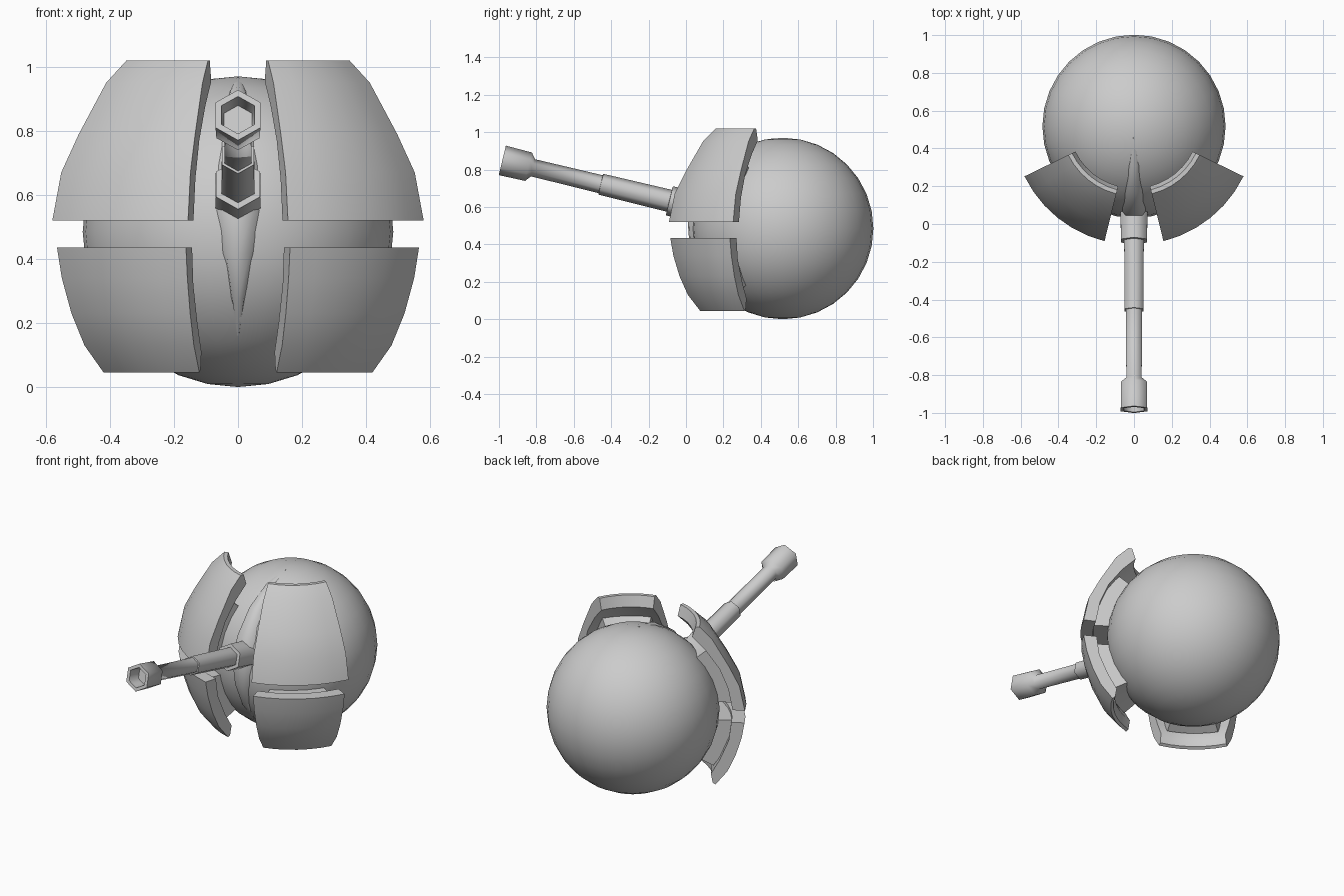
import bpy, bmesh, math
from mathutils import Matrix, Vector

if "Cube" in bpy.data.objects:
    bpy.data.objects.remove(bpy.data.objects["Cube"])

CY, CZ, R = 0.517, 0.485, 0.485


def finish(name, bm, angle, mirror=False):
    bmesh.ops.recalc_face_normals(bm, faces=bm.faces[:])
    mesh = bpy.data.meshes.new(name)
    bm.to_mesh(mesh)
    bm.free()
    ob = bpy.data.objects.new(name, mesh)
    bpy.context.collection.objects.link(ob)
    if mirror:
        ob.modifiers.new("mirror", 'MIRROR')
    bpy.ops.object.select_all(action='DESELECT')
    ob.select_set(True)
    bpy.context.view_layer.objects.active = ob
    bpy.ops.object.shade_smooth_by_angle(angle=math.radians(angle))
    return ob


def sweep(name, profile, a0, a1, steps, cy=0.535):
    """Turn a closed (radius, z) section about a vertical axis, from angle a0 to a1."""
    bm = bmesh.new()
    rings = []
    for i in range(steps + 1):
        a = math.radians(a0 + (a1 - a0) * i / steps)
        rings.append([bm.verts.new((r * math.sin(a), cy - r * math.cos(a), z))
                      for r, z in profile])
    n = len(profile)
    for p, q in zip(rings, rings[1:]):
        for j in range(n):
            k = (j + 1) % n
            bm.faces.new((p[j], p[k], q[k], q[j]))
    bm.faces.new(rings[0])
    bm.faces.new(rings[-1][::-1])
    return finish(name, bm, 40, mirror=True)


# round body
bm = bmesh.new()
bmesh.ops.create_uvsphere(bm, u_segments=32, v_segments=16, radius=R,
                          matrix=Matrix.Translation((0, CY, CZ)))
finish("body", bm, 40)

# armour plates, right side mirrored to the left
sweep("upper_plates",
      [(0.645, 0.52), (0.614, 0.67), (0.553, 0.79), (0.458, 0.95), (0.387, 1.02),
       (0.365, 1.02), (0.345, 0.955), (0.42, 0.88), (0.50, 0.77), (0.55, 0.65), (0.575, 0.52)],
      14, 64, 6)
sweep("lower_plates",
      [(0.64, 0.435), (0.623, 0.34), (0.589, 0.23), (0.543, 0.13), (0.475, 0.045),
       (0.46, 0.055), (0.45, 0.11), (0.50, 0.20), (0.55, 0.32), (0.565, 0.435)],
      14.7, 62, 6)

# pads joining the plates to the body
sweep("upper_pads", [(0.58, 0.535), (0.555, 0.66), (0.50, 0.78), (0.43, 0.86),
                     (0.33, 0.78), (0.42, 0.64), (0.44, 0.535)], 20, 57, 5)
sweep("lower_pads", [(0.57, 0.42), (0.555, 0.32), (0.51, 0.21), (0.46, 0.14),
                     (0.35, 0.20), (0.42, 0.33), (0.44, 0.42)], 20, 56, 5)

# gun ridge tapering over the front of the body: (elevation, half width, lift)
bm = bmesh.new()
ridge = []
for e, w, h in [(-42, 0.004, 0), (-25, 0.03, 0.012), (-8, 0.06, 0.02), (8, 0.08, 0.03),
                (25, 0.075, 0.03), (45, 0.06, 0.02), (65, 0.035, 0.012), (84, 0.004, 0)]:
    e = math.radians(e)
    d = Vector((0, -math.cos(e), math.sin(e)))
    c = Vector((0, CY, CZ))
    ridge.append([bm.verts.new(c + d * rr + Vector((x, 0, 0)))
                  for x, rr in ((-w, R - 0.03), (-w * 0.6, R + h * 0.7), (0, R + h),
                                (w * 0.6, R + h * 0.7), (w, R - 0.03))])
for p, q in zip(ridge, ridge[1:]):
    for j in range(5):
        k = (j + 1) % 5
        bm.faces.new((p[j], p[k], q[k], q[j]))
bm.faces.new(ridge[0])
bm.faces.new(ridge[-1][::-1])
finish("gun_ridge", bm, 60)

# six-sided stepped barrel with hollow muzzle: (radius, distance along axis)
profile = [(0.085, 0.0), (0.08, 0.40), (0.06, 0.401), (0.057, 0.777), (0.049, 0.778),
           (0.047, 1.15), (0.078, 1.175), (0.081, 1.319), (0.06, 1.319), (0.05, 1.24)]
bm = bmesh.new()
rings = []
for r, t in profile:
    rings.append([bm.verts.new((r * math.cos(math.radians(90 + 60 * i)),
                                r * math.sin(math.radians(90 + 60 * i)), t))
                  for i in range(6)])
for p, q in zip(rings, rings[1:]):
    for j in range(6):
        k = (j + 1) % 6
        bm.faces.new((p[j], p[k], q[k], q[j]))
bm.faces.new(rings[0])
bm.faces.new(rings[-1])
bm.transform(Matrix.Translation((0, 0.30, 0.539)) @ Matrix.Rotation(math.radians(76.4), 4, 'X'))
finish("barrel", bm, 65)
